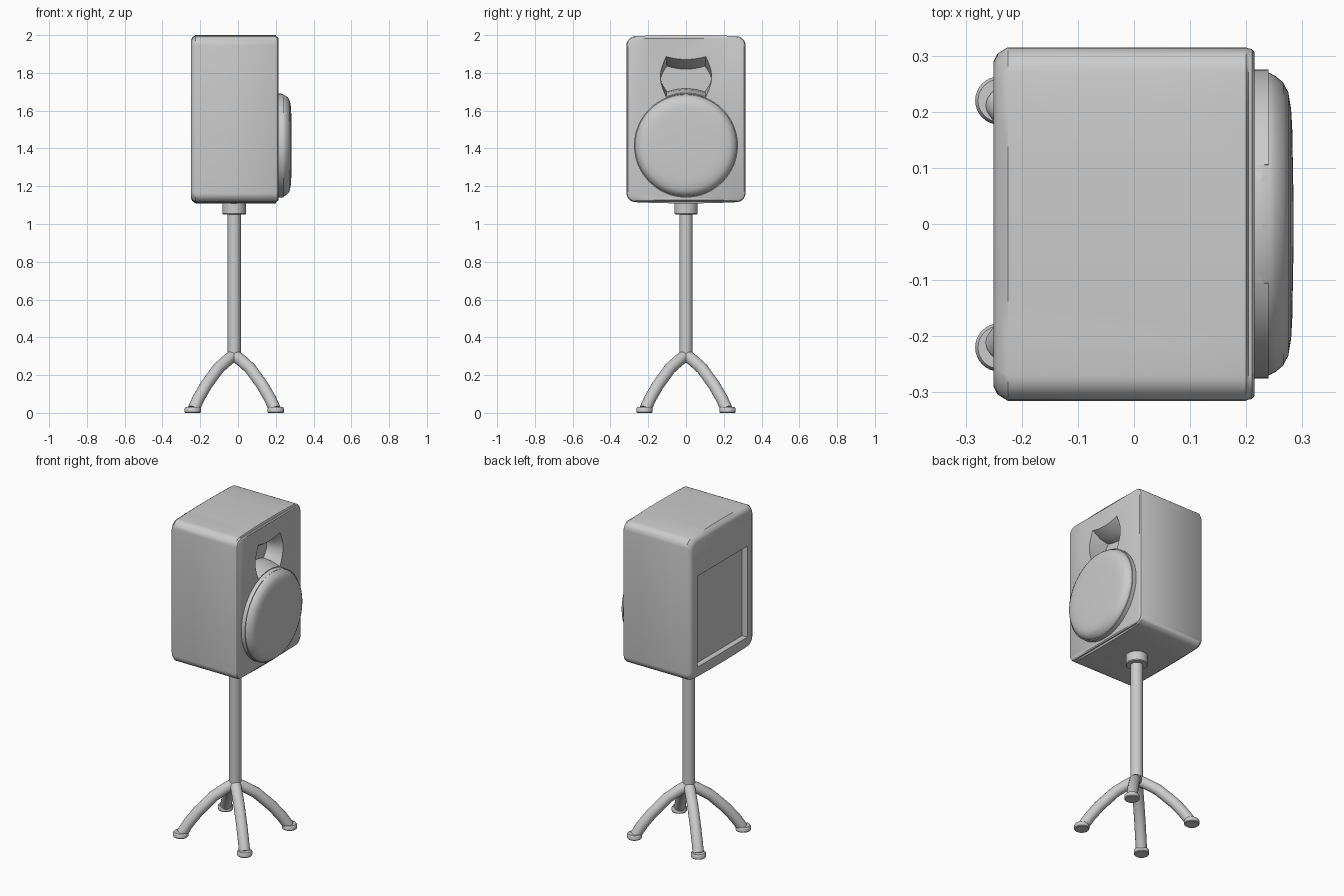
import bpy, bmesh, math
from mathutils import Vector

if "Cube" in bpy.data.objects:
    bpy.data.objects.remove(bpy.data.objects["Cube"])

grey = bpy.data.materials.new("light_grey")
grey.use_nodes = True
COLOUR = (0.6, 0.6, 0.6, 1)
grey.diffuse_color = COLOUR
grey.node_tree.nodes["Principled BSDF"].inputs["Base Color"].default_value = COLOUR

STAND_X = -0.02
WOOFER_Z = 1.415


def loft(name, rings, angle=35):
    """Skin a closed solid through rings of matching points."""
    bm = bmesh.new()
    loops = [[bm.verts.new(p) for p in ring] for ring in rings]
    n = len(loops[0])
    for a, b in zip(loops, loops[1:]):
        for i in range(n):
            j = (i + 1) % n
            bm.faces.new((a[i], a[j], b[j], b[i]))
    bm.faces.new(loops[0][::-1])
    bm.faces.new(loops[-1])
    bmesh.ops.recalc_face_normals(bm, faces=bm.faces)
    mesh = bpy.data.meshes.new(name)
    bm.to_mesh(mesh)
    bm.free()
    obj = bpy.data.objects.new(name, mesh)
    bpy.context.collection.objects.link(obj)
    mesh.materials.append(grey)
    shade(obj, angle)
    return obj


def shade(obj, angle=35):
    bpy.ops.object.select_all(action='DESELECT')
    obj.select_set(True)
    bpy.context.view_layer.objects.active = obj
    bpy.ops.object.shade_smooth_by_angle(angle=math.radians(angle))


def circle(centre, u, v, r, n=32):
    return [centre + r * (math.cos(t) * u + math.sin(t) * v)
            for t in (2 * math.pi * i / n for i in range(n))]


X, Y, Z = Vector((1, 0, 0)), Vector((0, 1, 0)), Vector((0, 0, 1))


def turned(name, centre, axis, profile, n=32):
    """Round part: profile is (distance along axis, radius)."""
    u, v = (Y, Z) if axis == X else (X, Y)
    return loft(name, [circle(centre + d * axis, u, v, r, n) for d, r in profile])


def cut(obj, cutter):
    mod = obj.modifiers.new("cut", 'BOOLEAN')
    mod.operation, mod.solver, mod.object = 'DIFFERENCE', 'EXACT', cutter
    bpy.context.view_layer.objects.active = obj
    bpy.ops.object.modifier_apply(modifier=mod.name)
    shade(obj)


def section(x, inset, crown, radius=0.045):
    """Rounded rectangle with slightly crowned top and bottom."""
    hy, hz, steps = 0.315 - inset, 0.437 - inset, 6
    pts = []
    for q, (sy, sz) in enumerate(((1, 1), (-1, 1), (-1, -1), (1, -1))):
        for i in range(steps + 1):
            t = math.pi / 2 * (q + i / steps)
            pts.append((sy * (hy - radius) + radius * math.cos(t),
                        sz * (hz - radius) + radius * math.sin(t)))
        # points along the top and bottom edges carry the crown
        if q in (0, 2):
            y0, z0 = pts[-1]
            pts += [(y0 * (1 - i / 4), z0) for i in range(1, 8)]
    return [Vector((x, y, 1.555 + z + math.copysign(crown * (1 - (y / hy) ** 2), z)))
            for y, z in pts]


def horn_outline(x, half, bulge, top, floor):
    """Horn mouth: dipped top, bowed sides, floor following the woofer."""
    n = 12
    side = math.sqrt(floor ** 2 - half ** 2) + WOOFER_Z
    pts = []
    for i in range(n):
        s = 1 - 2 * i / n
        pts.append((half * s, top - 0.016 * (1 - s * s)))
    for i in range(n):
        s = i / n
        pts.append((-half - bulge * math.sin(math.pi * s), top + (side - top) * s))
    for i in range(n):
        y = half * (2 * i / n - 1)
        pts.append((y, WOOFER_Z + math.sqrt(floor ** 2 - y * y)))
    for i in range(n):
        s = i / n
        pts.append((half + bulge * math.sin(math.pi * s), side + (top - side) * s))
    return [Vector((x, y, z)) for y, z in pts]


# Cabinet
cabinet = loft("cabinet", [
    section(-0.25, 0.025, 0.003), section(-0.243, 0.011, 0.006),
    section(-0.225, 0, 0.009), section(0.2, 0, 0.009),
    section(0.204, 0.002, 0), section(0.21, 0.003, 0), section(0.215, 0.009, 0)])

# Woofer surround and domed cone
centre = Vector((0, 0, WOOFER_Z))
surround = turned("woofer_surround", centre, X, [(0.2, 0.275), (0.24, 0.275)], 64)
turned("woofer_cone", centre, X,
       [(0.205, 0.268), (0.24, 0.27), (0.252, 0.264), (0.266, 0.252), (0.275, 0.235),
        (0.28, 0.205), (0.282, 0.17), (0.284, 0.06)], 64)

# Horn recess
horn = loft("horn_cutter", [
    horn_outline(0.105, 0.1, 0.032, 1.836, 0.302),
    horn_outline(0.16, 0.103, 0.031, 1.85, 0.296),
    horn_outline(0.215, 0.105, 0.03, 1.887, 0.279),
    horn_outline(0.25, 0.105, 0.03, 1.9, 0.268)])
cut(cabinet, horn)
cut(surround, horn)
bpy.data.objects.remove(horn)

# Recessed rear panel
panel = loft("panel_cutter", [
    [Vector((x, y, z)) for y, z in ((-.245, 1.19), (.245, 1.19), (.245, 1.755), (-.245, 1.755))]
    for x in (-0.3, -0.215)])
cut(cabinet, panel)
bpy.data.objects.remove(panel)

# Pole and collar
base = Vector((STAND_X, 0, 0))
turned("pole", base, Z, [(0.27, 0.035), (1.08, 0.035)])
turned("collar", base, Z, [(1.05, 0.058), (1.055, 0.062), (1.13, 0.062)])

# Four curved legs with round feet
LEG = [(0, 0.305), (0.035, 0.28), (0.085, 0.235), (0.15, 0.145), (0.19, 0.075), (0.215, 0.02)]
for sx, sy, label in ((1, 1, "left_back"), (-1, 1, "right_back"),
                      (-1, -1, "right_front"), (1, -1, "left_front")):
    out = Vector((sx, sy, 0))
    path = [base + d * out + z * Z for d, z in LEG]
    across = out.normalized().cross(Z)
    rings = []
    for i, p in enumerate(path):
        along = (path[min(i + 1, len(path) - 1)] - path[max(i - 1, 0)]).normalized()
        rings.append(circle(p, across, along.cross(across), 0.032, 16))
    loft("leg_" + label, rings)
    turned("foot_" + label, base + 0.22 * out, Z,
           [(0, 0.04), (0.004, 0.043), (0.022, 0.043), (0.03, 0.038)])
